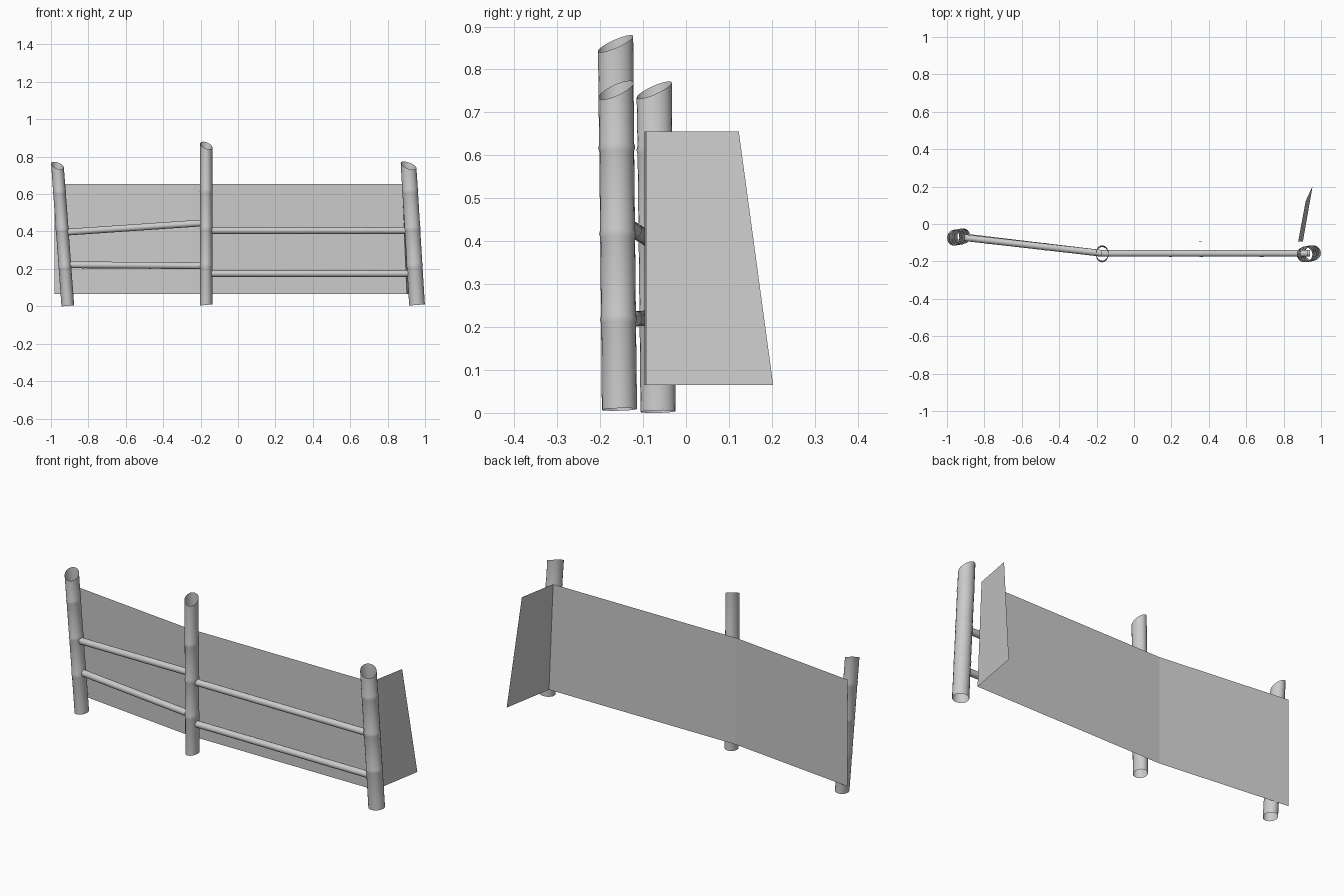
import bpy, math
from mathutils import Vector

cube = bpy.data.objects.get("Cube")
if cube:
    bpy.data.objects.remove(cube, do_unlink=True)

grey = bpy.data.materials.new("weathered grey")
grey.use_nodes = True
colour = (0.6, 0.6, 0.6, 1)
grey.diffuse_color = colour
grey.node_tree.nodes["Principled BSDF"].inputs["Base Color"].default_value = colour

SIDES = 20


def make_object(name, verts, faces, smooth):
    mesh = bpy.data.meshes.new(name)
    mesh.from_pydata(verts, [], faces)
    mesh.materials.append(grey)
    for poly in mesh.polygons:
        poly.use_smooth = smooth
    mesh.update()
    obj = bpy.data.objects.new(name, mesh)
    bpy.context.collection.objects.link(obj)
    return obj


def bamboo(name, start, end, u, v, nodes, slant=0.0):
    """Open hollow cane; u and v span the section, nodes are swollen joints."""
    start, end, u, v = map(Vector, (start, end, u, v))
    length = (end - start).length
    stations = [(0, 1)]
    for t in nodes:
        step = 0.009 / length
        stations += [(t - step, 0.99), (t, 1.05), (t + step, 0.99)]
    stations.append((1, 1))
    verts, faces = [], []
    for t, scale in stations:
        for i in range(SIDES):
            a = math.tau * i / SIDES
            offset = (u * math.cos(a) + v * math.sin(a)) * scale
            p = start.lerp(end, t) + offset
            # The cut tip rises towards the back and the right
            if t == 1:
                p.z += slant * (offset.y - offset.x)
            verts.append(p)
    for r in range(len(stations) - 1):
        for i in range(SIDES):
            a, b = r * SIDES + i, r * SIDES + (i + 1) % SIDES
            faces.append((a, b, b + SIDES, a + SIDES))
    return make_object(name, verts, faces, True)


# Upright posts: foot, tip, half width
posts = {
    "right_post": ((-0.91, -0.065, 0.003), (-0.965, -0.074, 0.752), 0.034),
    "middle_post": ((-0.17, -0.155, 0.008), (-0.17, -0.164, 0.86), 0.033),
    "left_post": ((0.957, -0.155, 0.008), (0.912, -0.163, 0.752), 0.042),
}
for name, (foot, tip, width) in posts.items():
    height = tip[2] - foot[2]
    joints = [z / height for z in (0.21, 0.41, 0.61)]
    bamboo(name, foot, tip, (width, 0, 0.003), (0, 0.041, 0.001), joints, 0.4)

# Cross rails between the posts
rails = {
    "right_upper_rail": ((-0.935, -0.07, 0.395), (-0.17, -0.157, 0.447), (0.2, 0.6)),
    "right_lower_rail": ((-0.925, -0.067, 0.222), (-0.17, -0.157, 0.217), (0.13, 0.6)),
    "left_upper_rail": ((-0.17, -0.157, 0.405), (0.93, -0.157, 0.405), (0.33, 0.48, 0.77)),
    "left_lower_rail": ((-0.17, -0.157, 0.175), (0.94, -0.157, 0.175), (0.33, 0.48, 0.77)),
}
for name, (a, b, joints) in rails.items():
    bamboo(name, a, b, (0, 0.018, 0), (0, 0, 0.018), joints)

# Thin sheet stretched behind the fence: two bays and a return flap
BOTTOM, TOP = 0.065, 0.655
lower = [(-0.98, -0.012), (-0.24, -0.097), (0.903, -0.093), (0.955, 0.203)]
upper = [(-0.98, -0.012), (-0.24, -0.097), (0.878, -0.093), (0.918, 0.123)]
for i, name in enumerate(("right_sheet", "left_sheet", "side_flap")):
    corners = [(*lower[i], BOTTOM), (*lower[i + 1], BOTTOM),
               (*upper[i + 1], TOP), (*upper[i], TOP)]
    make_object(name, corners, [(0, 1, 2, 3)], False)
